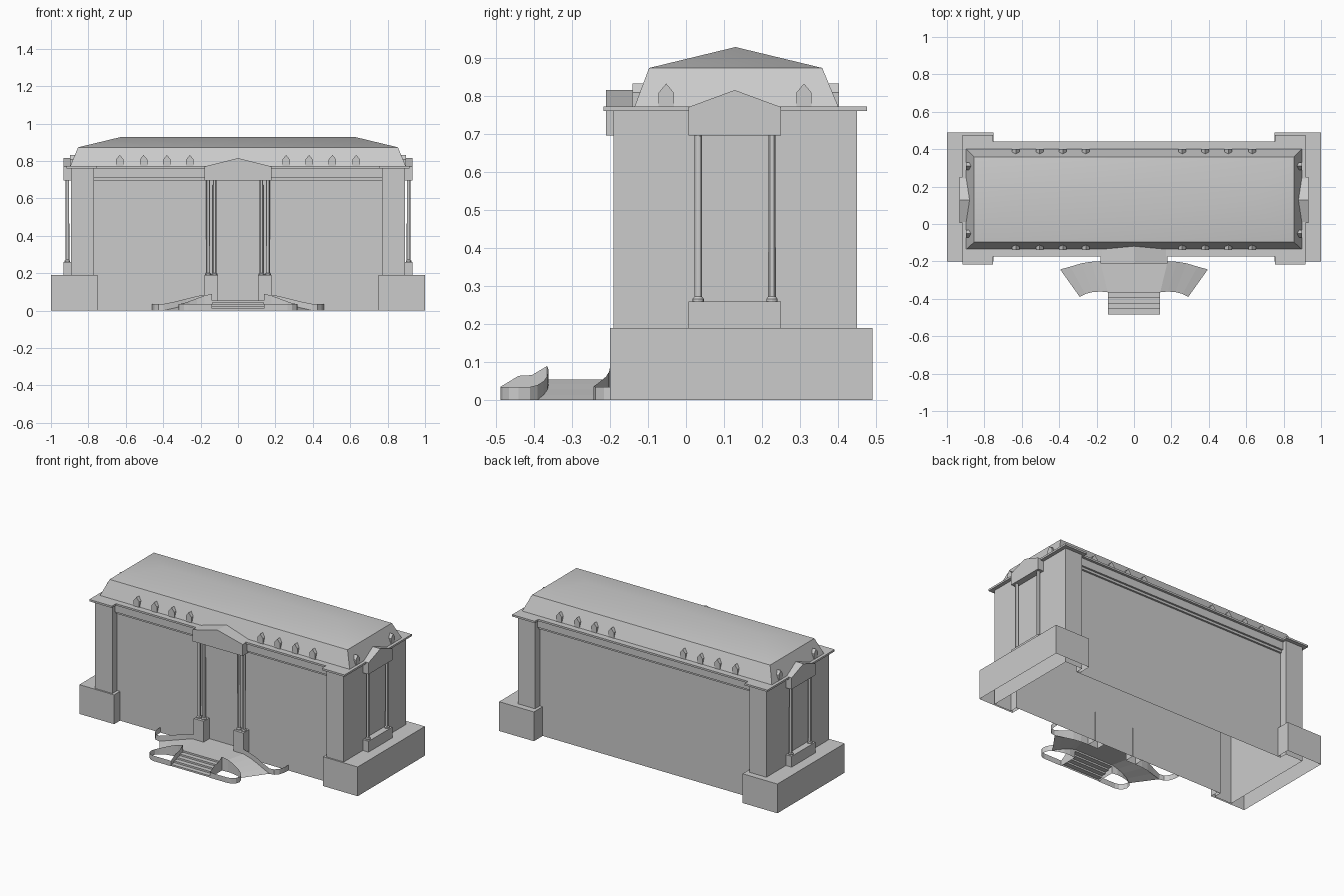
import bpy, bmesh, math

if "Cube" in bpy.data.objects:
    bpy.data.objects.remove(bpy.data.objects["Cube"])

YC = 0.13  # depth centre of the building


def finish(name, bm, recalc=True):
    if recalc:
        bmesh.ops.recalc_face_normals(bm, faces=bm.faces)
    me = bpy.data.meshes.new(name)
    bm.to_mesh(me)
    bm.free()
    ob = bpy.data.objects.new(name, me)
    bpy.context.collection.objects.link(ob)
    return ob


def prism(name, pts, a, b, axis='z', low=True, high=True):
    """Extrude a 2D outline from a to b along an axis, with optional end caps."""
    to3 = {'z': lambda p, t: (p[0], p[1], t),
           'y': lambda p, t: (p[0], t, p[1]),
           'x': lambda p, t: (t, p[0], p[1])}[axis]
    bm = bmesh.new()
    lo = [bm.verts.new(to3(p, a)) for p in pts]
    hi = [bm.verts.new(to3(p, b)) for p in pts]
    n = len(pts)
    for i in range(n):
        j = (i + 1) % n
        bm.faces.new((lo[i], lo[j], hi[j], hi[i]))
    # full caps first so that normals are consistent, then open the shell
    caps = [bm.faces.new(lo), bm.faces.new(hi)]
    bmesh.ops.recalc_face_normals(bm, faces=bm.faces)
    drop = [f for f, keep in zip(caps, (low, high)) if not keep]
    bmesh.ops.delete(bm, geom=drop, context='FACES_ONLY')
    return finish(name, bm, False)


def box(name, x0, x1, y0, y1, z0, z1, **kw):
    return prism(name, [(x0, y0), (x1, y0), (x1, y1), (x0, y1)], z0, z1, **kw)


def h_outline(xi, xo, y0, y0i, y1i, y1):
    half = [(xi, y0i), (xi, y0), (xo, y0), (xo, y1), (xi, y1), (xi, y1i)]
    return half + [(-x, y) for x, y in reversed(half)]


def gable(c, w, z0, z1, z2):
    return [(c - w, z0), (c + w, z0), (c + w, z1), (c, z2), (c - w, z1)]


def column(name, x, y, z0, z1, r=0.01):
    bm = bmesh.new()
    prof = [(r * 1.5, z0), (r * 1.5, z0 + .006), (r, z0 + .012), (r * .95, z1)]
    rings = [[bm.verts.new((x + q * math.cos(k * math.pi / 6), y + q * math.sin(k * math.pi / 6), z))
              for k in range(12)] for q, z in prof]
    for p, q in zip(rings, rings[1:]):
        for k in range(12):
            bm.faces.new((p[k], p[(k + 1) % 12], q[(k + 1) % 12], q[k]))
    ob = finish(name, bm)
    smooth(ob)


def smooth(ob):
    bpy.context.view_layer.objects.active = ob
    ob.select_set(True)
    bpy.ops.object.shade_smooth_by_angle(angle=math.radians(30))
    ob.select_set(False)


def strip(name, lower, upper, up=False):
    """Surface between two 3D polylines."""
    bm = bmesh.new()
    a = [bm.verts.new(p) for p in lower]
    b = [bm.verts.new(p) for p in upper]
    for i in range(len(a) - 1):
        f = bm.faces.new((a[i], a[i + 1], b[i + 1], b[i]))
        f.normal_update()
        if up and f.normal.z < 0:
            f.normal_flip()
    return finish(name, bm, not up)


# main walls and cornice
prism("walls", h_outline(.77, .893, -.19, -.14, .40, .45), 0, .76, low=False, high=False)
prism("cornice", h_outline(.754, .917, -.217, -.175, .44, .475), .76, .772)
for nm, w, s in (("front", -.14, -1), ("back", .40, 1)):
    for k, (d, z0, z1) in enumerate(((.012, .695, .71), (.024, .71, .76))):
        a, b = sorted((w, w + s * d))
        box(f"{nm}_architrave_{k}", -.77, .77, a, b, z0, z1)

# mansard skirt and hipped roof
bm = bmesh.new()
rings = []
for x, y0, y1, z in ((.897, -.135, .40, .772), (.855, -.097, .358, .873)):
    rings.append([bm.verts.new(p) for p in ((-x, y0, z), (x, y0, z), (x, y1, z), (-x, y1, z))])
lo, hi = rings
r0, r1 = bm.verts.new((-.626, YC, .928)), bm.verts.new((.626, YC, .928))
for i in range(4):
    j = (i + 1) % 4
    bm.faces.new((lo[i], lo[j], hi[j], hi[i]))
for f in ((hi[0], hi[1], r1, r0), (hi[1], hi[2], r1), (hi[2], hi[3], r0, r1), (hi[3], hi[0], r0)):
    bm.faces.new(f)
smooth(finish("roof", bm))

# dormers on all four sides
for s in (-1, 1):
    for i, x in enumerate((.257, .38, .505, .632)):
        prism(f"front_dormer_{s}_{i}", gable(s * x, .02, .772, .808, .832), -.14, -.108, 'y')
        prism(f"back_dormer_{s}_{i}", gable(s * x, .02, .772, .808, .832), .368, .402, 'y')
    for i, y in enumerate((-.052, .31)):
        a, b = sorted((s * .865, s * .898))
        prism(f"end_dormer_{s}_{i}", gable(y, .02, .772, .808, .832), a, b, 'x')

# front portico
prism("front_pediment", gable(0, .18, .695, .77, .815), -.21, -.115, 'y')
for s in (-1, 1):
    a, b = sorted((s * .107, s * .178))
    box(f"front_pedestal_{s}", a, b, -.20, -.135, 0, .19, low=False)
    for i, x in enumerate((.125, .16)):
        column(f"front_column_{s}_{i}", s * x, -.17, .19, .695, .0105)

for s in (-1, 1):
    # end portico
    a, b = sorted((s * .873, s * .934))
    prism(f"end_pediment_{s}", gable(.128, .122, .695, .77, .815), a, b, 'x')
    a, b = sorted((s * .893, s * .934))
    box(f"end_pedestal_{s}", a, b, .006, .25, .19, .26)
    for i, y in enumerate((.032, .226)):
        column(f"end_column_{s}_{i}", s * .912, y, .26, .695)

    # C-shaped plinth wrapped around each end
    c = [(.75, -.2), (1, -.2), (1, .49), (.75, .49), (.75, .40), (.77, .40), (.77, .45),
         (.893, .45), (.893, -.19), (.77, -.19), (.77, -.14), (.75, -.14)]
    prism(f"plinth_{s}", [(s * x, y) for x, y in c], 0, .19, low=False)

    # curved ramps at each side of the landing
    rear = [(.18, -.2), (.23, -.202), (.28, -.210), (.34, -.228), (.395, -.243)]
    fore = [(.14, -.365), (.18, -.361), (.22, -.364), (.26, -.374), (.29, -.39)]
    zs = (.055, .042, .028, .014, .001)
    strip(f"ramp_{s}", [(s * x, y, z) for (x, y), z in zip(rear, zs)],
          [(s * x, y, z) for (x, y), z in zip(fore, zs)], up=True)

    # low curb walls, open ribbons of varying height
    tops = (.085, .075, .062, .047, .036)
    back_curb = [(x, y, z) for (x, y), z in zip(rear, tops)]
    back_curb += [(x, y, .035) for x, y in ((.425, -.238), (.447, -.215), (.458, -.18), (.46, -.14))]
    loop = [(x, y, z) for (x, y), z in zip(fore, (.09, .08, .065, .05, .04))]
    loop += [(x, y, .035) for x, y in ((.31, -.41), (.318, -.44), (.31, -.465), (.29, -.482),
                                       (.265, -.488), (.14, -.488))]
    loop += [(.14, -.44, .064), (.14, -.405, .066), (.14, -.365, .09)]
    for nm, path in (("rear_curb", back_curb), ("stair_curb", loop)):
        strip(f"{nm}_{s}", [(s * x, y, 0) for x, y, _ in path], [(s * x, y, z) for x, y, z in path])

# landing and steps
path = [(-.14, .055), (-.2, .055), (-.365, .055)]
for i in range(4):
    y, z = -.365 - i * .03, .055 - (i + 1) * .011
    path += [(y, z), (y - .03, z)]
path.append((-.485, 0))
half = [.18, .18] + [.14] * (len(path) - 2)
strip("landing_and_steps", [(-h, y, z) for h, (y, z) in zip(half, path)],
      [(h, y, z) for h, (y, z) in zip(half, path)], up=True)
